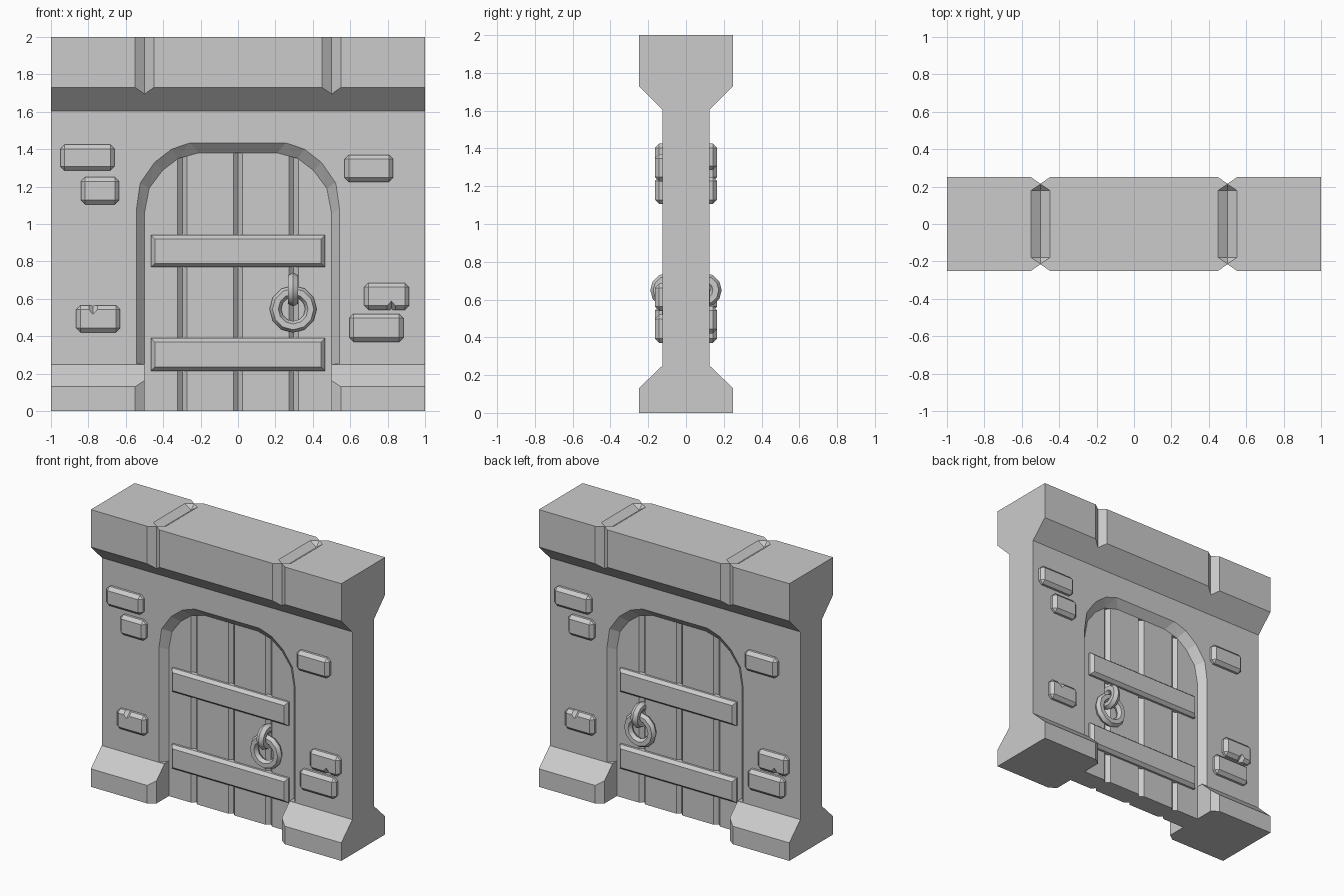
import bpy, bmesh, math
from mathutils import Vector

if "Cube" in bpy.data.objects:
    bpy.data.objects.remove(bpy.data.objects["Cube"])


def to_object(bm, name):
    bmesh.ops.recalc_face_normals(bm, faces=bm.faces)
    mesh = bpy.data.meshes.new(name)
    bm.to_mesh(mesh)
    bm.free()
    obj = bpy.data.objects.new(name, mesh)
    bpy.context.collection.objects.link(obj)
    return obj


def hull(name, points):
    bm = bmesh.new()
    for p in points:
        bm.verts.new(p)
    bmesh.ops.convex_hull(bm, input=bm.verts)
    bmesh.ops.dissolve_limit(bm, angle_limit=0.01, verts=bm.verts, edges=bm.edges)
    return to_object(bm, name)


def extrude(name, points, vector):
    bm = bmesh.new()
    face = bm.faces.new([bm.verts.new(p) for p in points])
    ext = bmesh.ops.extrude_face_region(bm, geom=[face])
    new = [g for g in ext["geom"] if isinstance(g, bmesh.types.BMVert)]
    bmesh.ops.translate(bm, verts=new, vec=vector)
    if not any(len(f.verts) == len(points) and f != face and
               all(v not in face.verts for v in f.verts) for f in bm.faces):
        raise RuntimeError("open prism")
    # make sure the starting cap is still there
    bmesh.ops.holes_fill(bm, edges=[e for e in bm.edges if e.is_boundary], sides=0)
    return to_object(bm, name)


def cut(obj, cutter):
    cutter.hide_render = True
    mod = obj.modifiers.new("cut", "BOOLEAN")
    mod.operation = "DIFFERENCE"
    mod.solver = "EXACT"
    mod.object = cutter
    apply(obj, mod)
    bpy.data.objects.remove(cutter, do_unlink=True)


def apply(obj, mod):
    bpy.context.view_layer.objects.active = obj
    bpy.ops.object.modifier_apply(modifier=mod.name)


# wall: side profile swept along x
half = [(0.25, 0), (0.25, 0.13), (0.125, 0.25), (0.125, 1.605), (0.25, 1.73), (0.25, 2)]
profile = half + [(-y, z) for y, z in reversed(half)]
wall = extrude("wall", [(-1, y, z) for y, z in profile], (2, 0, 0))

# doorway through the wall, with a chamfered arch on both faces
inner = [(0.5, 1.055), (0.475, 1.19), (0.405, 1.285), (0.32, 1.35), (0.21, 1.38)]
outer = [(0.543, 1.08), (0.522, 1.22), (0.445, 1.33), (0.355, 1.40), (0.255, 1.433)]


def arch(points, bottom, y):
    pts = [(points[0][0], bottom)] + points
    return [(s * x, y, z) for s in (-1, 1) for x, z in pts]


DOOR_Y = 0.075
cut(wall, hull("door_cutter", arch(inner, -0.1, -0.4) + arch(inner, -0.1, 0.4)))
for s in (-1, 1):
    rings = []
    for y in (0.066, 0.134):
        t = (y - DOOR_Y) / (0.125 - DOOR_Y)
        ring = [(a[0] + (b[0] - a[0]) * t, a[1] + (b[1] - a[1]) * t)
                for a, b in zip(inner, outer)]
        rings += arch(ring, 0.252, s * y)
    cut(wall, hull("arch_cutter", rings))

# V notches in lintel faces and base corners, and grooves on the lintel top
for cx in (-0.5, 0.5):
    for s in (-1, 1):
        vee = [(-0.05, 0.25), (0, 0.215), (0.05, 0.25), (0, 0.285)]
        cut(wall, hull("notch_cutter", [(cx + x, s * y, z) for x, y in vee for z in (-0.1, 2.1)]))
    pts = []
    for s in (-1, 1):
        pts += [(cx - 0.05, s * 0.18, 2), (cx + 0.05, s * 0.18, 2), (cx, s * 0.213, 2),
                (cx, s * 0.18, 1.965), (cx, s * 0.18, 2.05)]
    cut(wall, hull("groove_cutter", pts))

# door: planks separated by V grooves on both faces
edge = [(-0.515, -DOOR_Y)]
for gx in (-0.298, 0, 0.298):
    edge += [(gx - 0.025, -DOOR_Y), (gx, -DOOR_Y + 0.025), (gx + 0.025, -DOOR_Y)]
edge.append((0.515, -DOOR_Y))
outline = edge + [(x, -y) for x, y in reversed(edge)]
extrude("door_planks", [(x, y, 0) for x, y in outline], (0, 0, 1.4))

# cross bars, loop and pull ring on each face
for s, side in ((-1, "front"), (1, "back")):
    for z0, z1 in ((0.77, 0.94), (0.215, 0.39)):
        pts = []
        for inset, y in ((0, 0.06), (0, 0.09), (0.02, 0.113)):
            pts += [(sx * (0.465 - inset), s * y, z)
                    for sx in (-1, 1) for z in (z0 + inset, z1 - inset)]
        hull("cross_bar_" + side, pts)
    for name, loc, rot, major in (
            ("handle_loop_", (0.295, s * 0.098, 0.65), (0, math.pi / 2, 0), 0.06),
            ("pull_ring_", (0.295, s * 0.1, 0.545), (math.pi / 2, 0, 0), 0.095)):
        bpy.ops.mesh.primitive_torus_add(location=loc, rotation=rot, major_radius=major,
                                         minor_radius=0.031, major_segments=12, minor_segments=6)
        bpy.context.object.name = name + side
        bpy.ops.object.shade_smooth_by_angle(angle=math.radians(40))

# raised stones: x0, x1, z0, z1, chip x, chip z; the back is the front turned round
stones = [(-0.95, -0.66, 1.285, 1.425, None, 0), (-0.84, -0.635, 1.105, 1.25, None, 0),
          (-0.865, -0.63, 0.42, 0.565, -0.775, 0.565), (0.57, 0.83, 1.225, 1.37, None, 0),
          (0.675, 0.915, 0.54, 0.685, 0.82, 0.54), (0.595, 0.885, 0.37, 0.52, None, 0)]
for s, side in ((1, "front"), (-1, "back")):
    for x0, x1, z0, z1, cx, cz in stones:
        stone = hull("stone_" + side, [(s * x, s * y, z) for x in (x0, x1)
                                       for y in (-0.165, -0.07) for z in (z0, z1)])
        mod = stone.modifiers.new("bevel", "BEVEL")
        mod.width = 0.023
        mod.segments = 1
        apply(stone, mod)
        if cx is not None:
            r = 0.048
            c = Vector((s * cx, s * -0.165, cz))
            axes = (Vector((r * 0.9, 0, 0)), Vector((0, r, 0)), Vector((0, 0, r)))
            cut(stone, hull("chip_cutter", [c + k * a for a in axes for k in (-1, 1)]))
